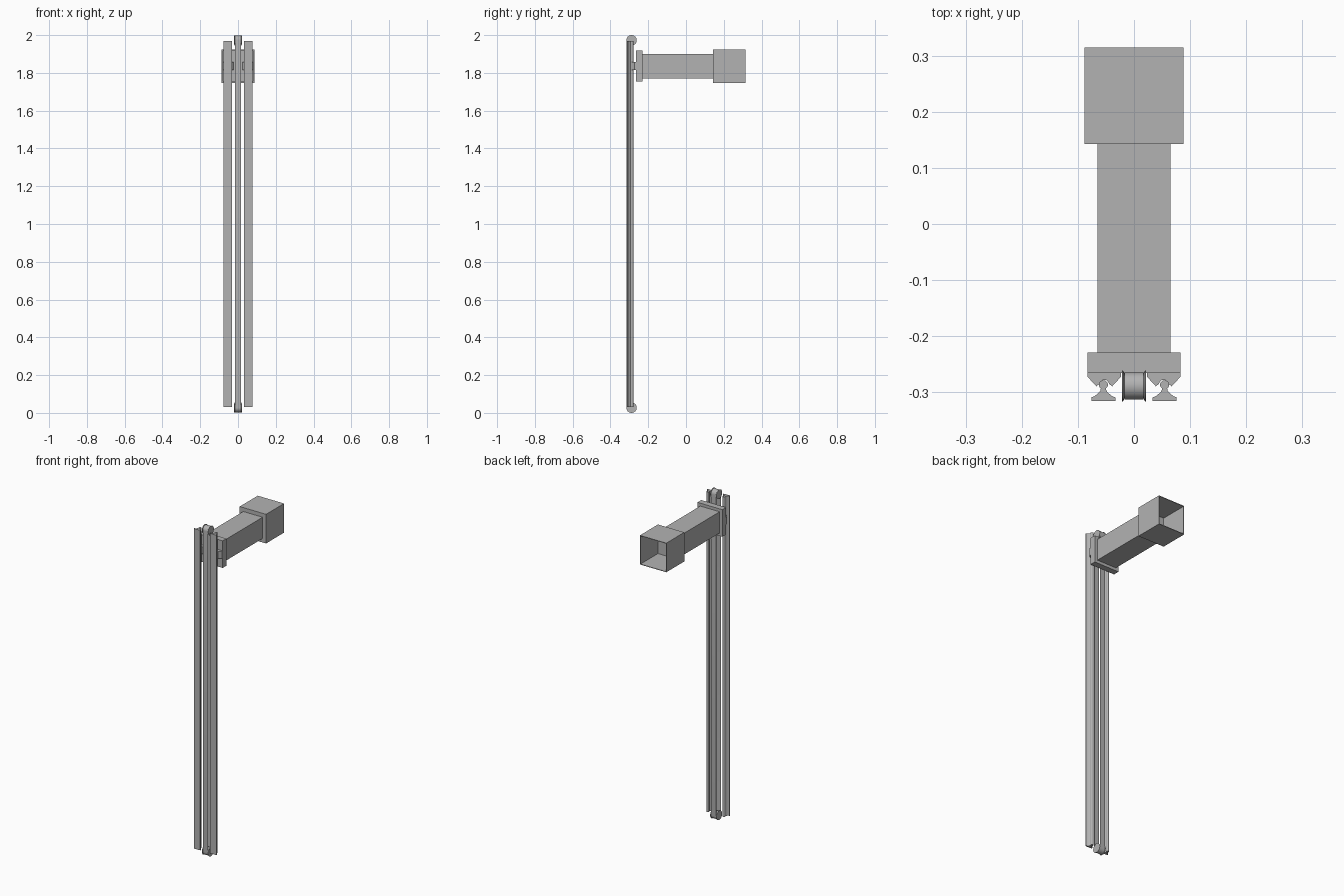
import bpy, bmesh, math

if "Cube" in bpy.data.objects:
    bpy.data.objects.remove(bpy.data.objects["Cube"])

grey = bpy.data.materials.new("light grey metal")
grey.diffuse_color = (0.45, 0.45, 0.45, 1)
grey.use_nodes = True
grey.node_tree.nodes["Principled BSDF"].inputs["Base Color"].default_value = grey.diffuse_color


def make(name, bm, smooth=False):
    bmesh.ops.recalc_face_normals(bm, faces=bm.faces)
    me = bpy.data.meshes.new(name)
    bm.to_mesh(me)
    bm.free()
    me.materials.append(grey)
    ob = bpy.data.objects.new(name, me)
    bpy.context.collection.objects.link(ob)
    if smooth:
        bpy.ops.object.select_all(action='DESELECT')
        ob.select_set(True)
        bpy.context.view_layer.objects.active = ob
        bpy.ops.object.shade_smooth_by_angle(angle=math.radians(30))
    return ob


def box(name, x0, x1, y0, y1, z0, z1):
    bm = bmesh.new()
    bmesh.ops.create_cube(bm, size=1)
    for v in bm.verts:
        v.co = ((x0 + x1) / 2 + v.co.x * (x1 - x0),
                (y0 + y1) / 2 + v.co.y * (y1 - y0),
                (z0 + z1) / 2 + v.co.z * (z1 - z0))
    return make(name, bm)


def prism(name, pts, z0, z1, smooth=False):
    """Extrude an outline in x, y along z."""
    bm = bmesh.new()
    face = bm.faces.new([bm.verts.new((x, y, z0)) for x, y in pts])
    ext = bmesh.ops.extrude_face_region(bm, geom=[face])
    for g in ext["geom"]:
        if isinstance(g, bmesh.types.BMVert):
            g.co.z = z1
    return make(name, bm, smooth)


def arc(r, a0, a1, n):
    return [(r * math.cos(math.radians(a0 + (a1 - a0) * i / n)),
             r * math.sin(math.radians(a0 + (a1 - a0) * i / n))) for i in range(n + 1)]


CZ = 1.836          # height of the carriage and arm
RX, RY = 0.0545, -0.2865   # round rail centre

# Supported rails and their open bearings
rail_half = [(0.0215, -0.0285), (0.0215, -0.0225), (0.016, -0.0205),
             (0.009, -0.015), (0.0055, -0.011), (0.0045, -0.0065)]
rail = rail_half + arc(0.008, -50, 230, 20) + [(-x, y) for x, y in reversed(rail_half)]
bearing = ([(0.030, 0.0215), (0.030, 0.0145), (0.014, -0.003), (0.009, 0.0015)]
           + arc(0.0088, 15, 165, 12)
           + [(-0.009, 0.0015), (-0.014, -0.003), (-0.030, 0.0145), (-0.030, 0.0215)])
for side, s in (("left", -1), ("right", 1)):
    prism(side + "_rail", [(s * RX + x, RY + y) for x, y in rail], 0.031, 1.969, True)
    prism(side + "_bearing", [(s * (RX - 0.0015) + x, RY + y) for x, y in bearing],
          CZ - 0.0215, CZ + 0.0215, True)

# Flanged pulleys, turned about the x axis
PY, PR = -0.2885, 0.0275
profile = [(-0.021, 0), (-0.021, PR), (-0.0195, PR), (-0.0172, 0.0225),
           (0.0172, 0.0225), (0.0195, PR), (0.021, PR), (0.021, 0)]
for name, z in (("lower_pulley", PR), ("upper_pulley", 2 - PR)):
    bm = bmesh.new()
    vs = [bm.verts.new((x, PY + r, z)) for x, r in profile]
    es = [bm.edges.new(p) for p in zip(vs, vs[1:])]
    bmesh.ops.spin(bm, geom=vs + es, cent=(0, PY, z), axis=(1, 0, 0),
                   angle=2 * math.pi, steps=40)
    bmesh.ops.remove_doubles(bm, verts=bm.verts, dist=1e-5)
    make(name, bm, True)

# Belt loop: a flat band around both pulleys


def loop(r):
    top = [(x, 2 - PR + y) for x, y in arc(r, 0, 180, 20)]
    return top + [(x, PR + y) for x, y in arc(r, 180, 360, 20)]


bm = bmesh.new()
rings = [[bm.verts.new((x, PY + y, z)) for y, z in loop(r)]
         for r, x in ((0.0245, -0.017), (0.0245, 0.017), (0.0226, 0.017), (0.0226, -0.017))]
n = len(rings[0])
for k in range(4):
    a, b = rings[k], rings[(k + 1) % 4]
    for i in range(n):
        j = (i + 1) % n
        bm.faces.new((a[i], a[j], b[j], b[i]))
make("drive_belt", bm, True)

# Carriage plate and arm
box("carriage_plate", -0.083, 0.083, -0.2655, -0.229, CZ - 0.082, CZ + 0.082)
box("arm", -0.065, 0.065, -0.229, 0.1425, CZ - 0.0645, CZ + 0.0645)

# Open hood at the arm's end
H, Y0, Y1 = 0.0883, 0.1425, 0.3145
hood = box("hood", -H, H, Y0, Y1, CZ - H, CZ + H)
bm = bmesh.new()
bm.from_mesh(hood.data)
bm.normal_update()
mouth = [f for f in bm.faces if f.normal.y > 0.9]
bmesh.ops.inset_region(bm, faces=mouth, thickness=0.005)
ext = bmesh.ops.extrude_face_region(bm, geom=mouth)
for g in ext["geom"]:
    if isinstance(g, bmesh.types.BMVert):
        g.co.y = Y0 + 0.005
bmesh.ops.delete(bm, geom=[f for f in mouth if f.is_valid], context='FACES_ONLY')
bmesh.ops.recalc_face_normals(bm, faces=bm.faces)
bm.to_mesh(hood.data)
bm.free()
